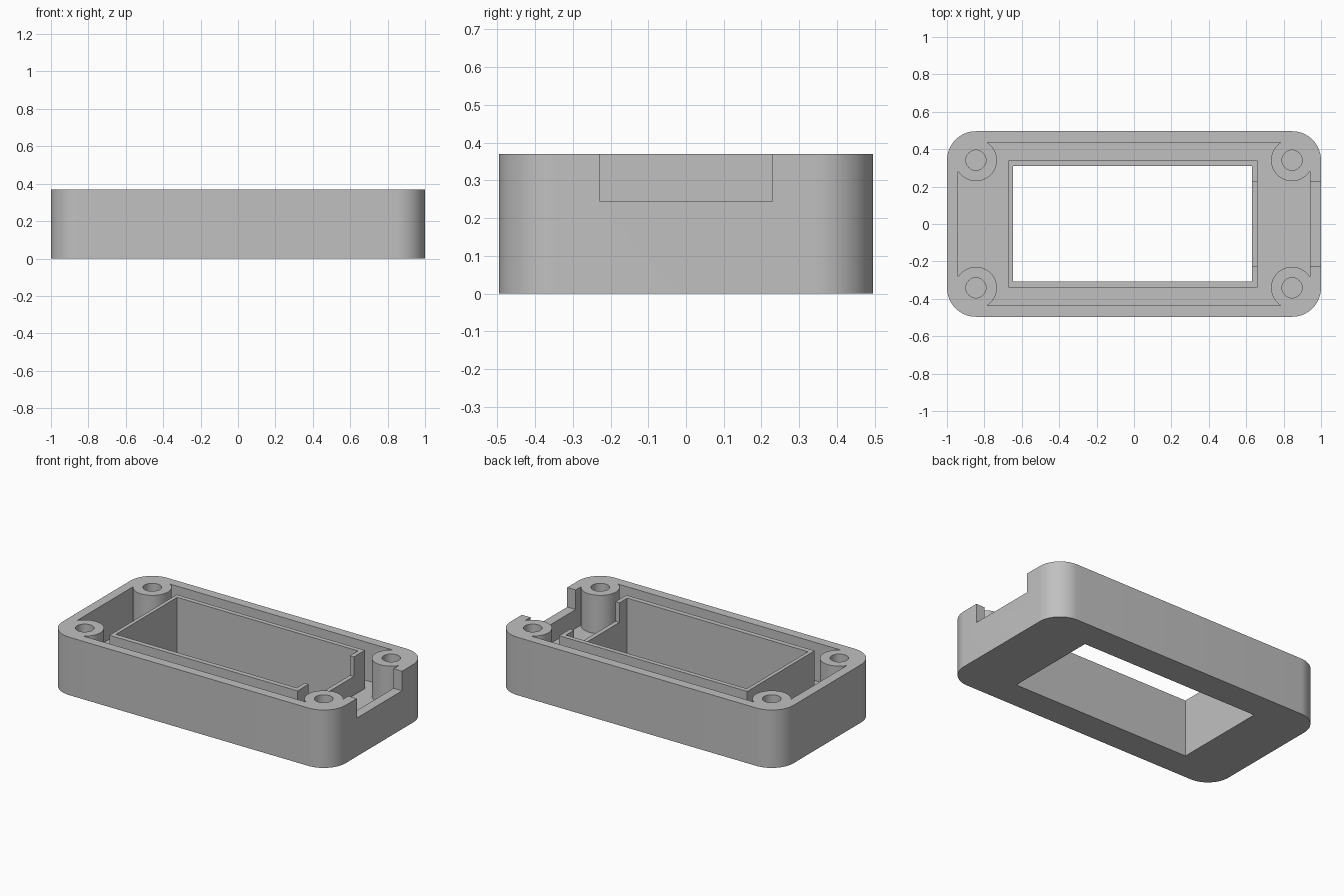
import bpy, bmesh, math

cube = bpy.data.objects.get("Cube")
if cube:
    bpy.data.objects.remove(cube, do_unlink=True)

# Overall sizes
HEIGHT = 0.37
FLOOR = 0.125
SILL = 0.245
ABOVE = HEIGHT + 0.1
POST_X, POST_Y = 0.845, 0.341

grey = bpy.data.materials.new("plain grey")
grey.use_nodes = True
colour = (0.53, 0.53, 0.53, 1)
grey.diffuse_color = colour
grey.node_tree.nodes["Principled BSDF"].inputs["Base Color"].default_value = colour


def prism(name, outline, z0, z1):
    """Extrude a closed outline from z0 to z1."""
    bm = bmesh.new()
    base = bm.faces.new([bm.verts.new((x, y, z0)) for x, y in outline])
    grown = bmesh.ops.extrude_face_region(bm, geom=[base])["geom"]
    tops = [v for v in grown if isinstance(v, bmesh.types.BMVert)]
    bmesh.ops.translate(bm, verts=tops, vec=(0, 0, z1 - z0))
    bmesh.ops.recalc_face_normals(bm, faces=bm.faces)
    mesh = bpy.data.meshes.new(name)
    bm.to_mesh(mesh)
    bm.free()
    mesh.materials.append(grey)
    obj = bpy.data.objects.new(name, mesh)
    bpy.context.collection.objects.link(obj)
    return obj


def rectangle(x0, x1, y0, y1):
    return [(x0, y0), (x1, y0), (x1, y1), (x0, y1)]


def circle(cx, cy, r, count=48):
    steps = [math.tau * i / count for i in range(count)]
    return [(cx + r * math.cos(a), cy + r * math.sin(a)) for a in steps]


def rounded(hx, hy, r, count=14):
    points = []
    for quarter, (sx, sy) in enumerate([(1, 1), (-1, 1), (-1, -1), (1, -1)]):
        for i in range(count + 1):
            a = (quarter + i / count) * math.pi / 2
            points.append((sx * (hx - r) + r * math.cos(a),
                           sy * (hy - r) + r * math.sin(a)))
    return points


def subtract(target, cutter):
    """Cut one solid out of another and discard the cutter."""
    cutter.hide_render = True
    mod = target.modifiers.new("cut", "BOOLEAN")
    mod.operation = "DIFFERENCE"
    mod.solver = "EXACT"
    mod.object = cutter
    bpy.ops.object.select_all(action="DESELECT")
    bpy.context.view_layer.objects.active = target
    target.select_set(True)
    bpy.ops.object.modifier_apply(modifier=mod.name)
    bpy.data.objects.remove(cutter, do_unlink=True)


posts = [(sx * POST_X, sy * POST_Y) for sx in (-1, 1) for sy in (-1, 1)]

# Outer shell with rounded corners
body = prism("enclosure_body", rounded(1, 0.496, 0.155), 0, HEIGHT)

# Channel between outer wall, inner frame and corner posts
channel = prism("channel_cutter", rounded(0.94, 0.436, 0.095), FLOOR, ABOVE)
subtract(channel, prism("frame_core", rectangle(-0.671, 0.659, -0.34, 0.34),
                        -0.1, ABOVE + 0.1))
for x, y in posts:
    subtract(channel, prism("post_core", circle(x, y, 0.112), -0.1, ABOVE + 0.1))
subtract(body, channel)

# Window through the middle
subtract(body, prism("window_cutter", rectangle(-0.647, 0.631, -0.308, 0.31),
                     -0.1, ABOVE))

# Notch through the outer wall and inner frame
subtract(body, prism("notch_cutter", rectangle(0.6, 1.1, -0.2285, 0.2285),
                     SILL, ABOVE))

# Screw holes in the posts
for x, y in posts:
    subtract(body, prism("hole_cutter", circle(x, y, 0.054, 32), 0.06, ABOVE))

bpy.context.view_layer.objects.active = body
body.select_set(True)
bpy.ops.object.shade_smooth_by_angle(angle=math.radians(30))
